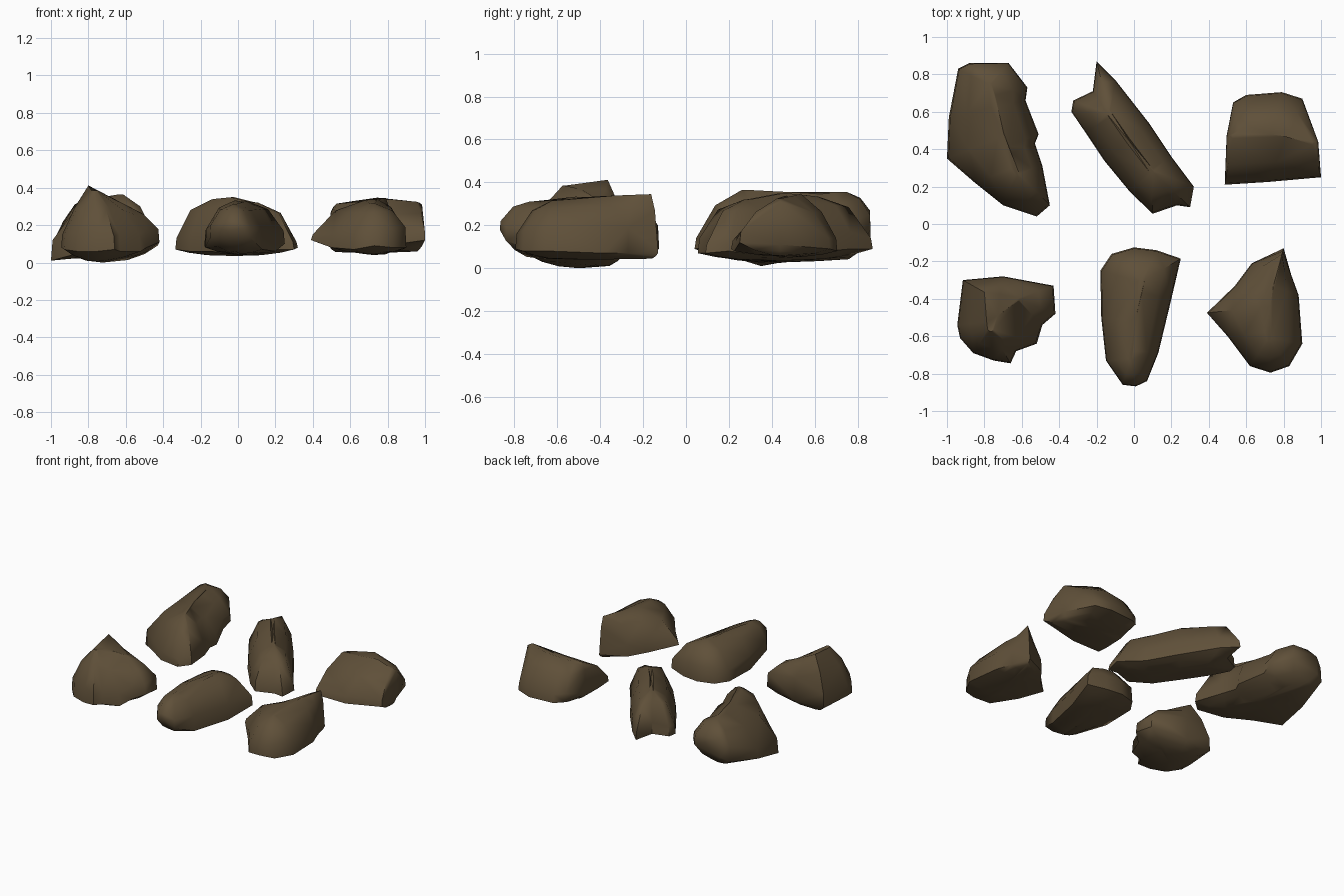
import bpy, bmesh, math
from mathutils import Vector

brown = bpy.data.materials.new("earth_brown")
brown.diffuse_color = (0.115, 0.080, 0.041, 1)


def nearest_on_path(p, path):
    """Closest point (in plan) on the crest line, with its height."""
    best = None
    for a, b in zip(path, path[1:]):
        a, b = Vector(a), Vector(b)
        d = (b - a).xy
        t = max(0, min(1, (p.xy - a.xy).dot(d) / d.length_squared))
        q = a.lerp(b, t)
        dist = (p.xy - q.xy).length
        if best is None or dist < best[0]:
            best = (dist, q)
    return best[1]


def rock(name, outline, crest, keel, shoulder=(0.4, 0.68), belly=(0.35, 0.5)):
    """Plan outline (x, y, low z, high z) lofted up to a crest and down to a keel."""
    columns = []
    for x, y, lo, hi in outline:
        q = nearest_on_path(Vector((x, y, hi)), crest)

        def at(t, z):
            return Vector((x + (q.x - x) * t, y + (q.y - y) * t, z))
        columns.append([
            at(0.8, lo + (keel - lo) * 0.85),
            at(belly[0], lo + (keel - lo) * belly[1]),
            at(0, lo),
            at(0.03, hi),
            at(shoulder[0], hi + (q.z - hi) * shoulder[1]),
            at(0.92, q.z)])
    bm = bmesh.new()
    cols = [[bm.verts.new(v) for v in c] for c in columns]
    n = len(cols)
    # caps under the keel and over the crest
    caps = [bm.verts.new(sum((c[k] for c in columns), Vector()) / n) for k in (0, -1)]
    caps[0].co.z = keel
    for i, c in enumerate(cols):
        d = cols[(i + 1) % n]
        for k in range(len(c) - 1):
            bm.faces.new((c[k], d[k], d[k + 1], c[k + 1]))
        bm.faces.new((caps[0], d[0], c[0]))
        bm.faces.new((caps[1], c[-1], d[-1]))
    bmesh.ops.remove_doubles(bm, verts=bm.verts, dist=0.006)
    bmesh.ops.triangulate(bm, faces=bm.faces)
    bmesh.ops.recalc_face_normals(bm, faces=bm.faces)
    me = bpy.data.meshes.new(name)
    bm.to_mesh(me)
    bm.free()
    me.materials.append(brown)
    ob = bpy.data.objects.new(name, me)
    bpy.context.collection.objects.link(ob)
    bpy.ops.object.select_all(action='DESELECT')
    ob.select_set(True)
    bpy.context.view_layer.objects.active = ob
    bpy.ops.object.shade_smooth_by_angle(angle=math.radians(55))


# back row, left: long slab with a raised rear end
rock("rock_back_left",
     [(-.94, .83, .11, .22), (-.88, .86, .14, .27), (-.67, .86, .18, .25),
      (-.57, .73, .15, .20), (-.58, .66, .12, .19), (-.51, .48, .09, .16),
      (-.53, .43, .08, .17), (-.49, .31, .08, .17), (-.45, .10, .10, .16),
      (-.52, .04, .09, .14), (-.70, .10, .07, .13), (-.85, .22, .05, .12),
      (-1.0, .35, .01, .12), (-.99, .57, .05, .12)],
     [(-.63, .28, .365), (-.71, .48, .335), (-.77, .74, .355)], 0.03)

# back row, middle: narrow arched ridge with a side lump
rock("rock_back_middle",
     [(-.20, .87, .09, .14), (-.10, .77, .09, .17), (.08, .54, .07, .17),
      (.20, .36, .06, .15), (.32, .20, .08, .11), (.30, .09, .07, .11),
      (.23, .10, .07, .13), (.10, .055, .07, .14), (-.02, .17, .05, .14),
      (-.16, .34, .06, .14), (-.26, .49, .06, .13), (-.335, .60, .07, .13),
      (-.325, .66, .07, .14), (-.22, .71, .08, .16)],
     [(-.13, .59, .335), (-.08, .51, .362), (.09, .29, .32)], 0.035, (.40, .74))

# back row, right: wedge with a crest running side to side
rock("rock_back_right",
     [(.485, .21, .09, .13), (.495, .47, .09, .27), (.53, .65, .09, .15),
      (.60, .69, .08, .14), (.79, .705, .08, .14), (.90, .67, .09, .14),
      (.985, .44, .11, .31), (1.0, .25, .12, .17), (.72, .225, .08, .13)],
     [(.53, .48, .315), (.74, .52, .347), (.95, .44, .325)], 0.05, (.40, .60))

# front row, left: peaked stone with a steep back
rock("rock_front_left",
     [(-.915, -.30, .07, .17), (-.70, -.28, .07, .24), (-.43, -.33, .09, .19),
      (-.42, -.48, .11, .18), (-.49, -.54, .08, .17), (-.52, -.64, .06, .15),
      (-.63, -.68, .06, .15), (-.66, -.745, .07, .14), (-.75, -.73, .06, .16),
      (-.86, -.69, .06, .16), (-.93, -.61, .07, .15), (-.945, -.54, .08, .15)],
     [(-.77, -.56, .385), (-.79, -.37, .412), (-.63, -.40, .315)], 0.0, (.4, .57))

# front row, middle: tapered wedge, widest at the back
rock("rock_front_middle",
     [(-.18, -.25, .09, .17), (-.12, -.16, .09, .20), (.0, -.125, .09, .20),
      (.12, -.14, .09, .20), (.25, -.185, .10, .17), (.20, -.40, .06, .17),
      (.13, -.69, .07, .18), (.07, -.84, .13, .19), (.01, -.868, .18, .22),
      (-.06, -.86, .17, .22), (-.15, -.73, .13, .20), (-.175, -.50, .08, .18)],
     [(.04, -.31, .325), (.0, -.50, .335), (-.02, -.72, .31)], 0.04, (.42, .74))

# front row, right: kite-shaped stone with a high rear corner
rock("rock_front_right",
     [(.39, -.475, .12, .15), (.54, -.33, .08, .17), (.63, -.21, .07, .16),
      (.80, -.13, .07, .09), (.84, -.27, .07, .19), (.88, -.38, .07, .20),
      (.90, -.64, .08, .19), (.83, -.76, .08, .18), (.73, -.795, .09, .16),
      (.62, -.76, .07, .15), (.50, -.60, .08, .15)],
     [(.79, -.165, .345), (.70, -.42, .335), (.72, -.61, .315)], 0.04, (.42, .70))
